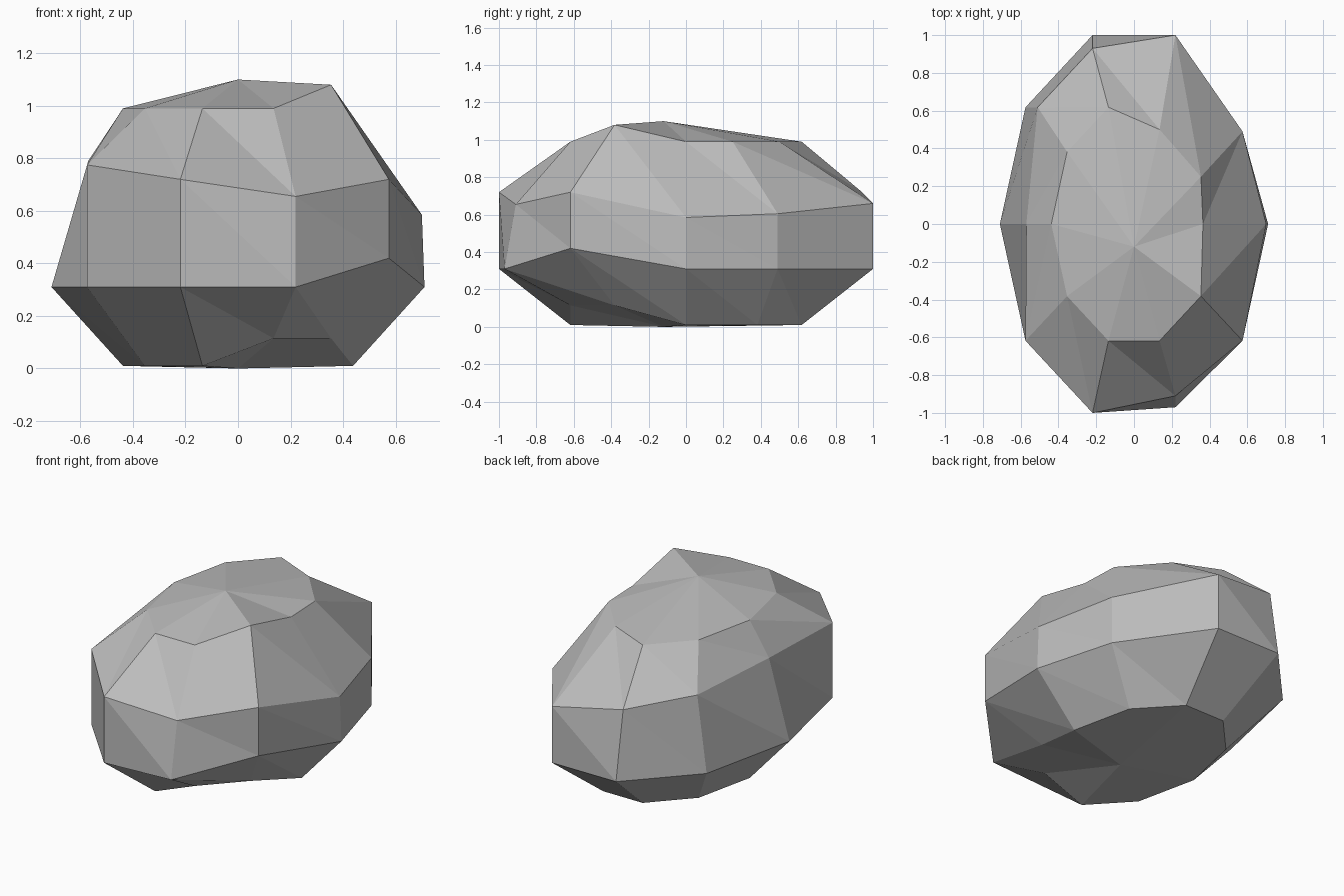
import bpy, bmesh
from math import sin, cos, tau

old = bpy.data.objects.get("Cube")
if old:
    bpy.data.objects.remove(old, do_unlink=True)

# Stone colour
stone = bpy.data.materials.new("stone grey")
stone.use_nodes = True
grey = (0.5, 0.5, 0.5, 1)
stone.diffuse_color = grey
stone.node_tree.nodes["Principled BSDF"].inputs["Base Color"].default_value = grey

SIDES = 10
# Regular rings, bottom to top: x radius, y radius, height
RINGS = {"base": (0.438, 0.65, 0.01), "belly": (0.71, 1.0515, 0.31),
         "shoulder": (0.71, 1.0515, 0.72), "crown": (0.438, 0.65, 0.99)}
# Corners chipped away from the regular shape: (ring, corner) -> changed axes
CHIPS = {
    ("base", 8): dict(z=0.115), ("base", 9): dict(z=0.115),
    ("belly", 1): dict(y=0.49), ("belly", 8): dict(y=-0.97),
    ("belly", 9): dict(z=0.42),
    ("shoulder", 0): dict(x=0.70, z=0.585),
    ("shoulder", 1): dict(y=0.49, z=0.605),
    ("shoulder", 2): dict(z=0.66),
    ("shoulder", 3): dict(y=0.93, z=0.73),
    ("shoulder", 4): dict(x=-0.51, z=0.78),
    ("shoulder", 5): dict(x=-0.57, z=0.79),
    ("shoulder", 6): dict(z=0.775),
    ("shoulder", 8): dict(y=-0.91, z=0.655),
    ("crown", 0): dict(x=0.365), ("crown", 1): dict(y=0.25),
    ("crown", 2): dict(y=0.50), ("crown", 9): dict(z=1.08),
}

bm = bmesh.new()


def ring(name):
    rx, ry, z = RINGS[name]
    verts = []
    for k in range(SIDES):
        a = tau * k / SIDES
        v = bm.verts.new((rx * cos(a), ry * sin(a), z))
        for axis, value in CHIPS.get((name, k), {}).items():
            setattr(v.co, axis, value)
        verts.append(v)
    return verts


# Faceted shell between the rings
loops = [ring(name) for name in RINGS]
bottom = bm.verts.new((0, -0.12, 0))
top = bm.verts.new((0, -0.12, 1.1))
for k in range(SIDES):
    n = (k + 1) % SIDES
    for low, high in zip(loops, loops[1:]):
        bm.faces.new((low[k], low[n], high[k]))
        bm.faces.new((low[n], high[n], high[k]))
    bm.faces.new((loops[0][n], loops[0][k], bottom))
    bm.faces.new((loops[-1][k], loops[-1][n], top))
bmesh.ops.recalc_face_normals(bm, faces=bm.faces)

mesh = bpy.data.meshes.new("boulder")
bm.to_mesh(mesh)
bm.free()
mesh.materials.append(stone)
boulder = bpy.data.objects.new("boulder", mesh)
bpy.context.collection.objects.link(boulder)
